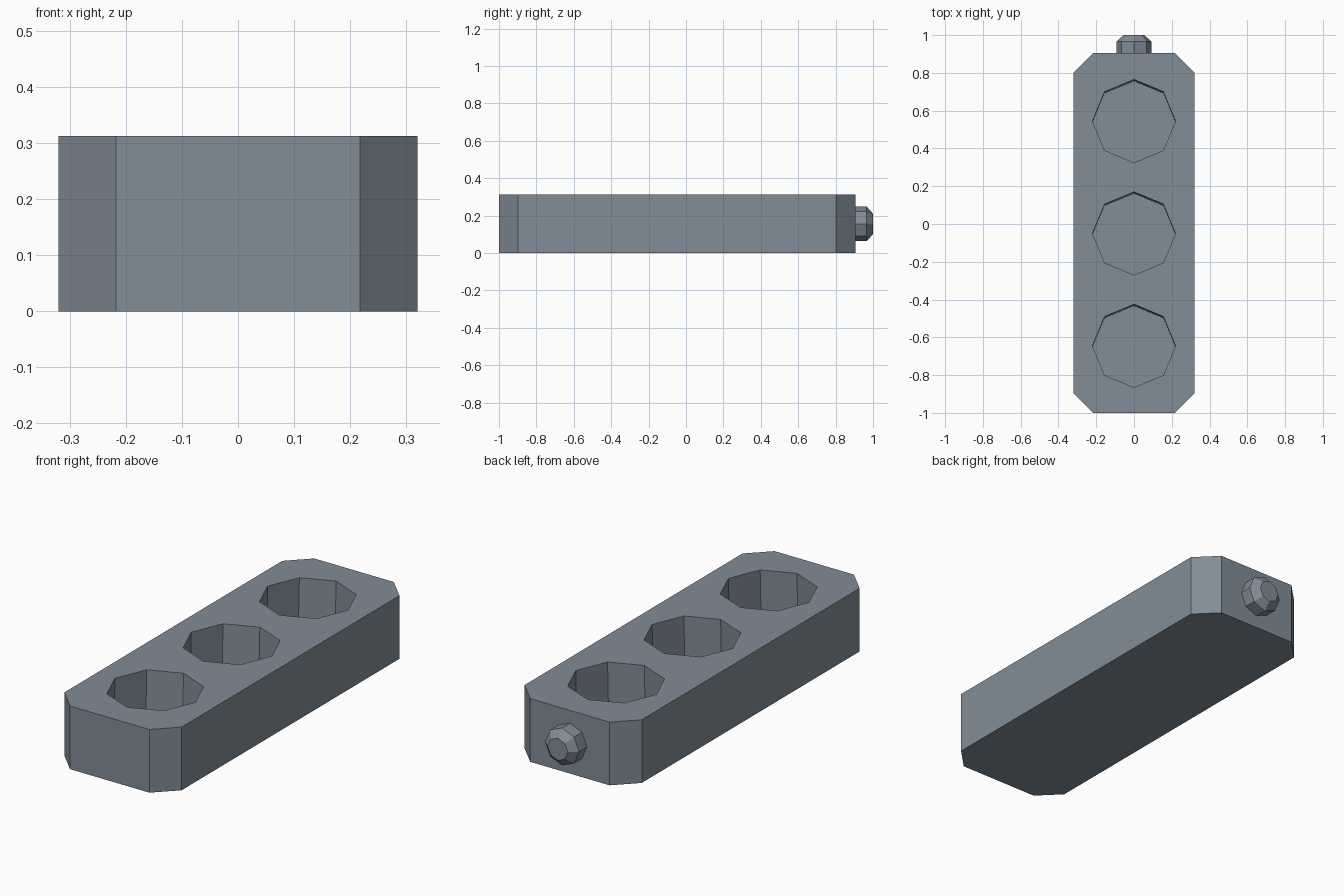
import bpy, bmesh, math

if "Cube" in bpy.data.objects:
    bpy.data.objects.remove(bpy.data.objects["Cube"])

H = 0.312           # block height
FLOOR = 0.04        # height of the pocket floors

grey = bpy.data.materials.new("slate grey")
grey.diffuse_color = (0.22, 0.266, 0.31, 1)
grey.use_nodes = True
grey.node_tree.nodes["Principled BSDF"].inputs["Base Color"].default_value = grey.diffuse_color


def loft(name, rings):
    """Closed solid from a list of equal-length point rings."""
    bm = bmesh.new()
    loops = [[bm.verts.new(p) for p in r] for r in rings]
    n = len(loops[0])
    for a, b in zip(loops, loops[1:]):
        for i in range(n):
            j = (i + 1) % n
            bm.faces.new((a[i], a[j], b[j], b[i]))
    bm.faces.new(loops[0][::-1])
    bm.faces.new(loops[-1])
    bmesh.ops.recalc_face_normals(bm, faces=bm.faces)
    me = bpy.data.meshes.new(name)
    bm.to_mesh(me)
    bm.free()
    me.materials.append(grey)
    ob = bpy.data.objects.new(name, me)
    bpy.context.collection.objects.link(ob)
    return ob


def octagon(r):
    return [(r * math.cos(k * math.pi / 4), r * math.sin(k * math.pi / 4)) for k in range(8)]


# main block: rectangle with chamfered corners
x, y0, y1, c = 0.32, -1.0, 0.905, 0.103
outline = [(-x + c, y0), (x - c, y0), (x, y0 + c), (x, y1 - c),
           (x - c, y1), (-x + c, y1), (-x, y1 - c), (-x, y0 + c)]
block = loft("block", [[(px, py, z) for px, py in outline] for z in (0, H)])

# three octagonal pockets, floors shifted very slightly to the front
for i, cy in enumerate((-0.645, -0.05, 0.545)):
    cutter = loft(f"pocket_cutter_{i + 1}",
                  [[(px, py + cy + dy, z) for px, py in octagon(0.22)]
                   for z, dy in ((FLOOR, -0.008), (H, 0), (H + 0.1, 0))])
    cutter.hide_render = True
    mod = block.modifiers.new("pocket", 'BOOLEAN')
    mod.operation = 'DIFFERENCE'
    mod.solver = 'EXACT'
    mod.object = cutter
    bpy.context.view_layer.objects.active = block
    bpy.ops.object.modifier_apply(modifier=mod.name)
    bpy.data.objects.remove(cutter)

# bevelled peg on the back end
loft("end_peg", [[(px, y, pz + H / 2) for px, pz in octagon(r)]
                 for y, r in ((0.9, 0.0925), (0.966, 0.0925), (1.0, 0.055))])
